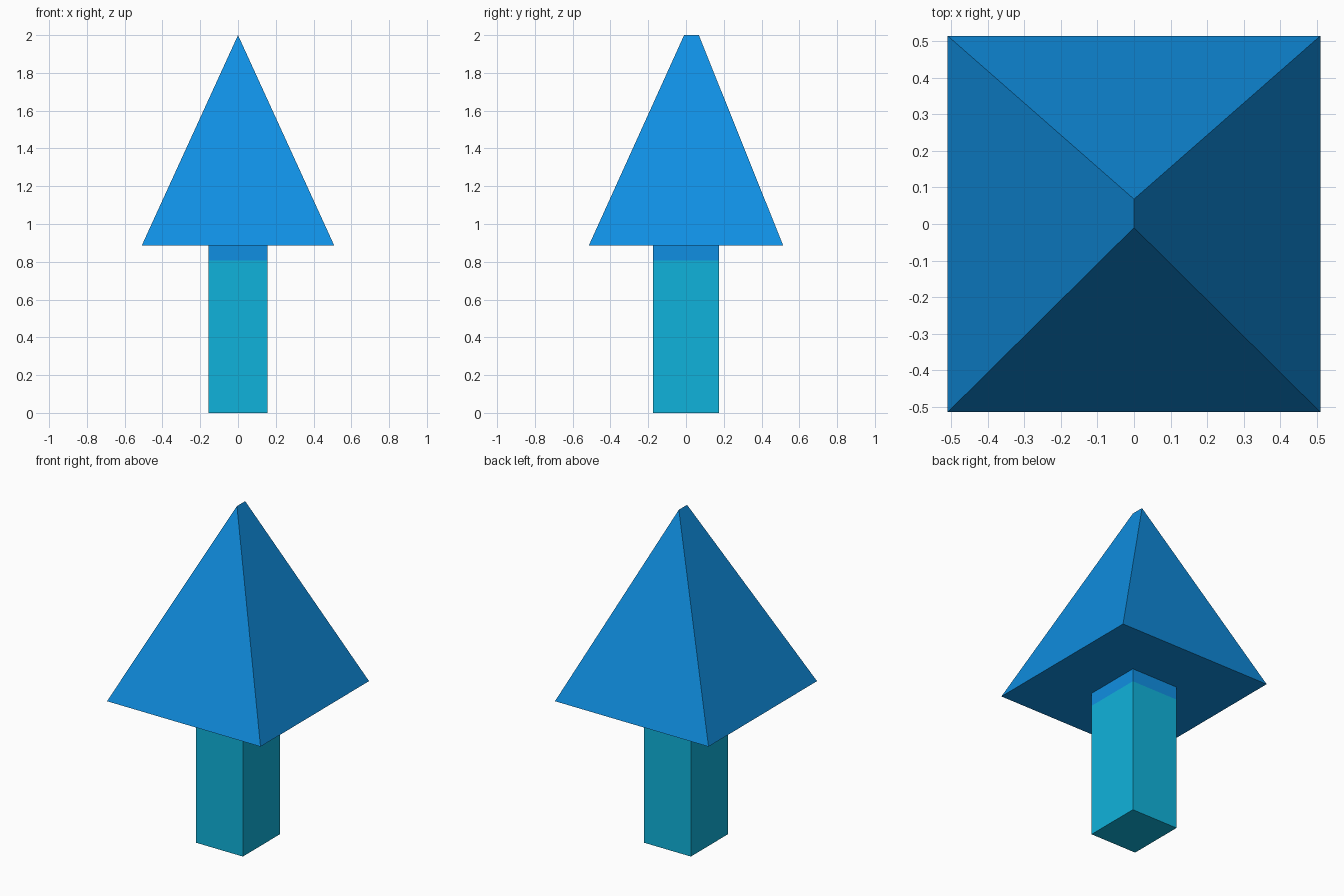
import bpy, bmesh

if "Cube" in bpy.data.objects:
    bpy.data.objects.remove(bpy.data.objects["Cube"])


def material(name, rgb):
    m = bpy.data.materials.new(name)
    m.diffuse_color = (*rgb, 1.0)
    m.use_nodes = True
    m.node_tree.nodes["Principled BSDF"].inputs["Base Color"].default_value = m.diffuse_color
    return m


blue = material("blue", (0.005, 0.275, 0.76))
cyan = material("cyan", (0.005, 0.45, 0.71))


def ring(bm, x, y0, y1, z):
    return [bm.verts.new(p) for p in ((-x, y0, z), (x, y0, z), (x, y1, z), (-x, y1, z))]


def bridge(bm, a, b):
    return [bm.faces.new((a[i], a[(i + 1) % 4], b[(i + 1) % 4], b[i])) for i in range(4)]


def finish(bm, name, mats):
    bmesh.ops.recalc_face_normals(bm, faces=bm.faces[:])
    me = bpy.data.meshes.new(name)
    bm.to_mesh(me)
    bm.free()
    for m in mats:
        me.materials.append(m)
    bpy.context.collection.objects.link(bpy.data.objects.new(name, me))


BASE_Z = 0.885

# Trunk: square post, blue band above the colour split
bm = bmesh.new()
rings = [ring(bm, 0.155, -0.175, 0.175, z) for z in (0, 0.807, BASE_Z)]
bm.faces.new(rings[0])
bridge(bm, rings[0], rings[1])
for f in bridge(bm, rings[1], rings[2]):
    f.material_index = 1
finish(bm, "trunk", (cyan, blue))

# Crown: hipped pyramid with a short ridge along y
bm = bmesh.new()
b = ring(bm, 0.51, -0.515, 0.515, BASE_Z)
front = bm.verts.new((0, -0.01, 2))
back = bm.verts.new((0, 0.068, 2))
bm.faces.new(b)
bm.faces.new((b[0], b[1], front))
bm.faces.new((b[1], b[2], back, front))
bm.faces.new((b[2], b[3], back))
bm.faces.new((b[3], b[0], front, back))
finish(bm, "crown", (blue,))
